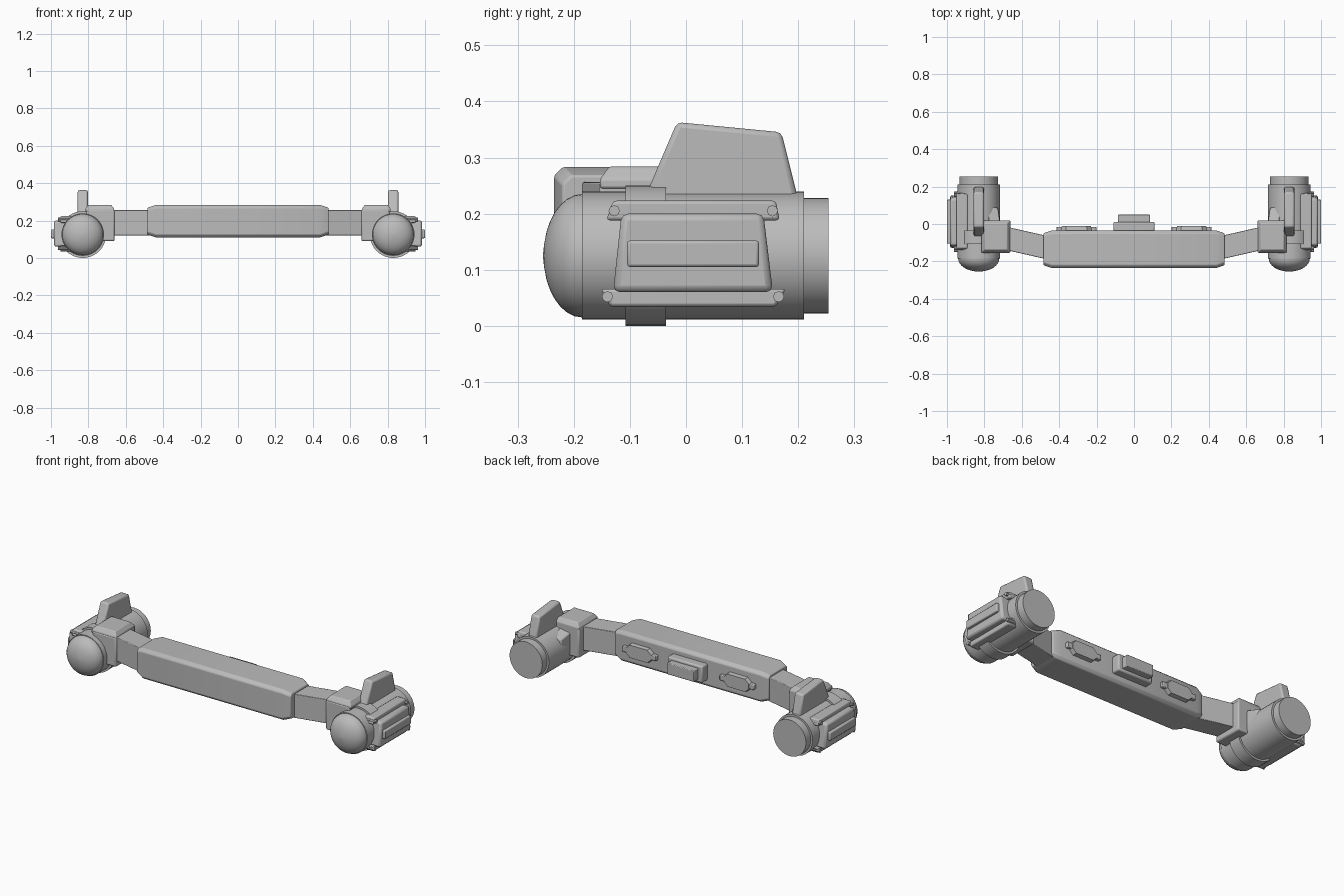
import bpy, bmesh, math
from mathutils import Vector

if "Cube" in bpy.data.objects:
    bpy.data.objects.remove(bpy.data.objects["Cube"], do_unlink=True)

grey = bpy.data.materials.new("plain_grey")
grey.use_nodes = True
COLOUR = (0.5, 0.5, 0.5, 1)
grey.diffuse_color = COLOUR
grey.node_tree.nodes["Principled BSDF"].inputs["Base Color"].default_value = COLOUR

parts = []


def loft(name, rings, bevel=0, mirror=True, segments=2):
    """Skin matching rings of points, cap both ends, mirror across x."""
    bm = bmesh.new()
    loops = [[bm.verts.new(p) for p in ring] for ring in rings]
    n = len(loops[0])
    for a, b in zip(loops, loops[1:]):
        for i in range(n):
            j = (i + 1) % n
            bm.faces.new((a[i], a[j], b[j], b[i]))
    bm.faces.new(loops[0])
    bm.faces.new(loops[-1])
    bmesh.ops.recalc_face_normals(bm, faces=bm.faces)
    mesh = bpy.data.meshes.new(name)
    bm.to_mesh(mesh)
    bm.free()
    mesh.materials.append(grey)
    obj = bpy.data.objects.new(name, mesh)
    bpy.context.collection.objects.link(obj)
    if bevel:
        mod = obj.modifiers.new("Bevel", 'BEVEL')
        mod.width, mod.segments = bevel, segments
        mod.limit_method = 'ANGLE'
    if mirror:
        obj.modifiers.new("Mirror", 'MIRROR').use_mirror_merge = False
    parts.append(obj)
    return obj


def box(name, x, y, z, bevel=0, mirror=True):
    ring = lambda h: [(x[0], y[0], h), (x[1], y[0], h), (x[1], y[1], h), (x[0], y[1], h)]
    return loft(name, [ring(z[0]), ring(z[1])], bevel, mirror)


def slab(name, outline, x0, x1, bevel=0, mirror=True):
    """Extrude a (y, z) outline along x."""
    return loft(name, [[(x, y, z) for y, z in outline] for x in (x0, x1)], bevel, mirror)


def lathe(name, profile, centre, axis='y', sides=40):
    """Revolve (radius, distance) pairs around a line parallel to x or y."""
    rings = []
    for r, d in profile:
        ring = []
        for i in range(sides):
            t = math.tau * i / sides
            u, v = r * math.cos(t), r * math.sin(t)
            offset = (u, d, v) if axis == 'y' else (d, u, v)
            ring.append(Vector(centre) + Vector(offset))
        rings.append(ring)
    return loft(name, rings)


# Central beam with tapering ends
def beam_ring(x, inset, cut):
    y0, y1, z0, z1 = -0.235 + inset, -0.035 - inset, 0.11 + inset, 0.283 - inset
    return [(x, y0 + cut, z0), (x, y1 - cut, z0), (x, y1, z0 + cut), (x, y1, z1 - cut),
            (x, y1 - cut, z1), (x, y0 + cut, z1), (x, y0, z1 - cut), (x, y0, z0 + cut)]


loft("central_beam", [beam_ring(-0.485, 0.015, 0.015), beam_ring(-0.44, 0, 0.015),
                      beam_ring(0.44, 0, 0.015), beam_ring(0.485, 0.015, 0.015)],
     0.004, mirror=False)

# Angled arms joining the beam to the brackets
arm_end = lambda x, y: [(x, y, 0.12), (x, y + 0.125, 0.12), (x, y + 0.125, 0.256), (x, y, 0.256)]
loft("arm", [arm_end(0.46, -0.19), arm_end(0.68, -0.14)], 0.003)

# Rear fittings on the beam
box("rear_block_base", (-0.11, 0.11), (-0.05, 0.012), (0.15, 0.245), 0.008, False)
box("rear_block_cap", (-0.085, 0.085), (0, 0.05), (0.165, 0.23), 0.004, False)
box("rear_handle_bar", (0.2, 0.415), (-0.05, -0.015), (0.182, 0.212), 0.004)
loft("rear_handle_plate", [[(0.308 + sx * w, y, 0.197 + sz * h) for sx, sz in
                            ((-1, -.4), (-.7, -1), (.7, -1), (1, -.4),
                             (1, .4), (.7, 1), (-.7, 1), (-1, .4))]
                           for y, w, h in ((-0.05, 0.085, 0.042), (-0.012, 0.078, 0.036))])

# Brackets beside the pods, with sloping caps
box("bracket", (0.66, 0.81), (-0.155, 0.02), (0.09, 0.258), 0.008)
cap_ring = lambda s, z: [(0.66 + s, -0.155 + s, z), (0.818 - s, -0.155 + s, z),
                         (0.818 - s, 0.022 - s, z), (0.66 + s, 0.022 - s, z)]
loft("bracket_cap", [cap_ring(0.002, 0.245), cap_ring(0.002, 0.262), cap_ring(0.018, 0.284)], 0.004)
loft("bracket_gusset", [[(0.715, 0, 0.11), (0.78, 0, 0.11), (0.78, 0, 0.235), (0.715, 0, 0.225)],
                        [(0.722, 0.085, 0.12), (0.78, 0.1, 0.12),
                         (0.78, 0.1, 0.215), (0.728, 0.085, 0.2)]], 0.006)

# Pods: body, domed nose, rear plug and raised band
POD = (0.83, 0, 0.125)
R = 0.114
lathe("pod_body", [(R, -0.185), (R, 0.21)], POD)
dome = [(0.11 * math.cos(t), -0.185 - 0.069 * math.sin(t))
        for t in (math.pi / 2 * k / 8 for k in range(8))]
lathe("pod_nose", dome + [(0.002, -0.255)], POD)
lathe("pod_rear_plug", [(0.103, 0.2), (0.103, 0.254)], POD)
lathe("pod_band", [(0.125, -0.108), (0.125, -0.036)], POD)

# Top fin
slab("fin", [(-0.075, 0.225), (-0.016, 0.363), (0.17, 0.345), (0.2, 0.225)], 0.803, 0.857, 0.009)

# Outer side panel with rails, raised strip and bolts
slab("side_panel", [(-0.13, 0.06), (0.155, 0.06), (0.138, 0.2), (-0.115, 0.2)],
     0.9, 0.984, 0.012)
box("side_strip", (0.97, 1.0), (-0.105, 0.13), (0.105, 0.152), 0.005)
slab("upper_rail", [(-0.142, 0.188), (0.167, 0.188), (0.16, 0.223), (-0.13, 0.223)],
     0.89, 0.95, 0.006)
slab("lower_rail", [(-0.135, 0.034), (0.16, 0.034), (0.178, 0.066), (-0.152, 0.066)],
     0.89, 0.95, 0.006)
for label, y, z in (("upper_front", -0.128, 0.205), ("upper_rear", 0.154, 0.205),
                    ("lower_front", -0.14, 0.052), ("lower_rear", 0.165, 0.052)):
    lathe(label + "_bolt", [(0.01, 0.9), (0.01, 0.962)], (0, y, z), 'x', 8)

# Smooth curved surfaces, keep edges crisp
bpy.ops.object.select_all(action='DESELECT')
for obj in parts:
    obj.select_set(True)
bpy.context.view_layer.objects.active = parts[0]
bpy.ops.object.shade_smooth_by_angle(angle=math.radians(32))
